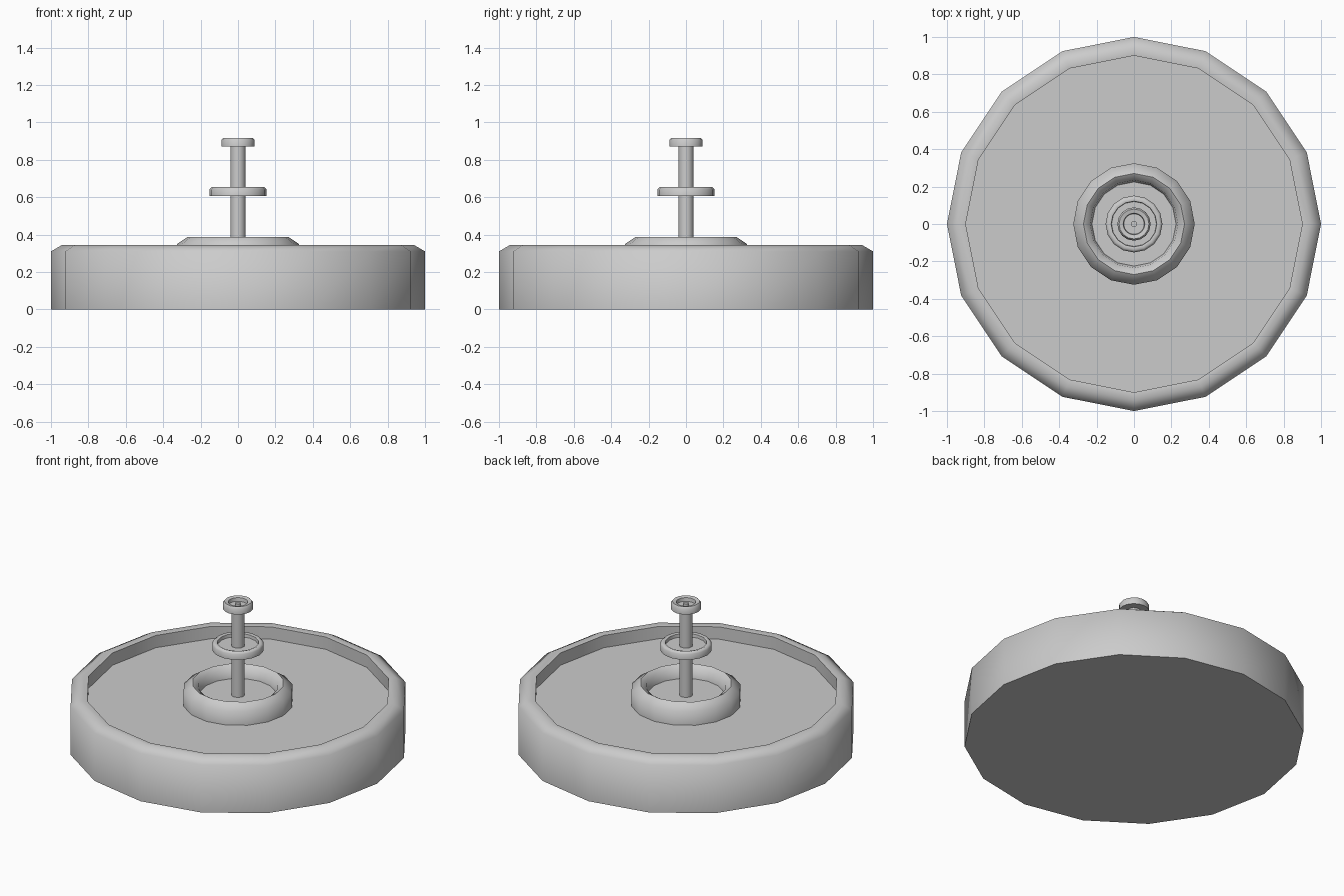
import bpy, bmesh, math

if "Cube" in bpy.data.objects:
    bpy.data.objects.remove(bpy.data.objects["Cube"])

SIDES = 16


def lathe(name, profile, smooth=65):
    """Revolve (radius, z) points, bottom axis to top axis, around z."""
    bm = bmesh.new()
    rings = []
    for r, z in profile:
        if r == 0:
            rings.append([bm.verts.new((0, 0, z))])
        else:
            rings.append([bm.verts.new((r * math.cos(2 * math.pi * i / SIDES),
                                        r * math.sin(2 * math.pi * i / SIDES), z))
                          for i in range(SIDES)])
    for a, b in zip(rings, rings[1:]):
        for i in range(SIDES):
            j = (i + 1) % SIDES
            if len(a) == 1:
                bm.faces.new((a[0], b[j], b[i]))
            elif len(b) == 1:
                bm.faces.new((a[i], a[j], b[0]))
            else:
                bm.faces.new((a[i], a[j], b[j], b[i]))
    bmesh.ops.recalc_face_normals(bm, faces=bm.faces)
    mesh = bpy.data.meshes.new(name)
    bm.to_mesh(mesh)
    bm.free()
    obj = bpy.data.objects.new(name, mesh)
    bpy.context.collection.objects.link(obj)
    bpy.ops.object.select_all(action='DESELECT')
    obj.select_set(True)
    bpy.context.view_layer.objects.active = obj
    bpy.ops.object.shade_smooth_by_angle(angle=math.radians(smooth))
    return obj


# Wide pool with chamfered rim and sunken floor
lathe("basin", [(0, 0), (1, 0), (1, 0.31), (0.94, 0.345), (0.90, 0.34),
                (0.90, 0.26), (0, 0.26)])

# Raised ring around the column
lathe("inner_basin", [(0, 0.25), (0.325, 0.25), (0.325, 0.35), (0.27, 0.387),
                      (0.235, 0.365), (0.225, 0.31), (0, 0.31)])

# Central column
lathe("column", [(0, 0.30), (0.04, 0.30), (0.04, 0.88), (0, 0.88)])

# Middle dish
lathe("middle_dish", [(0, 0.605), (0.152, 0.605), (0.152, 0.642), (0.14, 0.655),
                      (0.122, 0.65), (0.12, 0.63), (0, 0.63)])

# Top dish
lathe("top_dish", [(0, 0.87), (0.089, 0.87), (0.089, 0.905), (0.08, 0.917),
                   (0.058, 0.912), (0.055, 0.89), (0, 0.89)])

# Water spout
lathe("spout", [(0, 0.88), (0.016, 0.88), (0.016, 0.905), (0, 0.905)])
